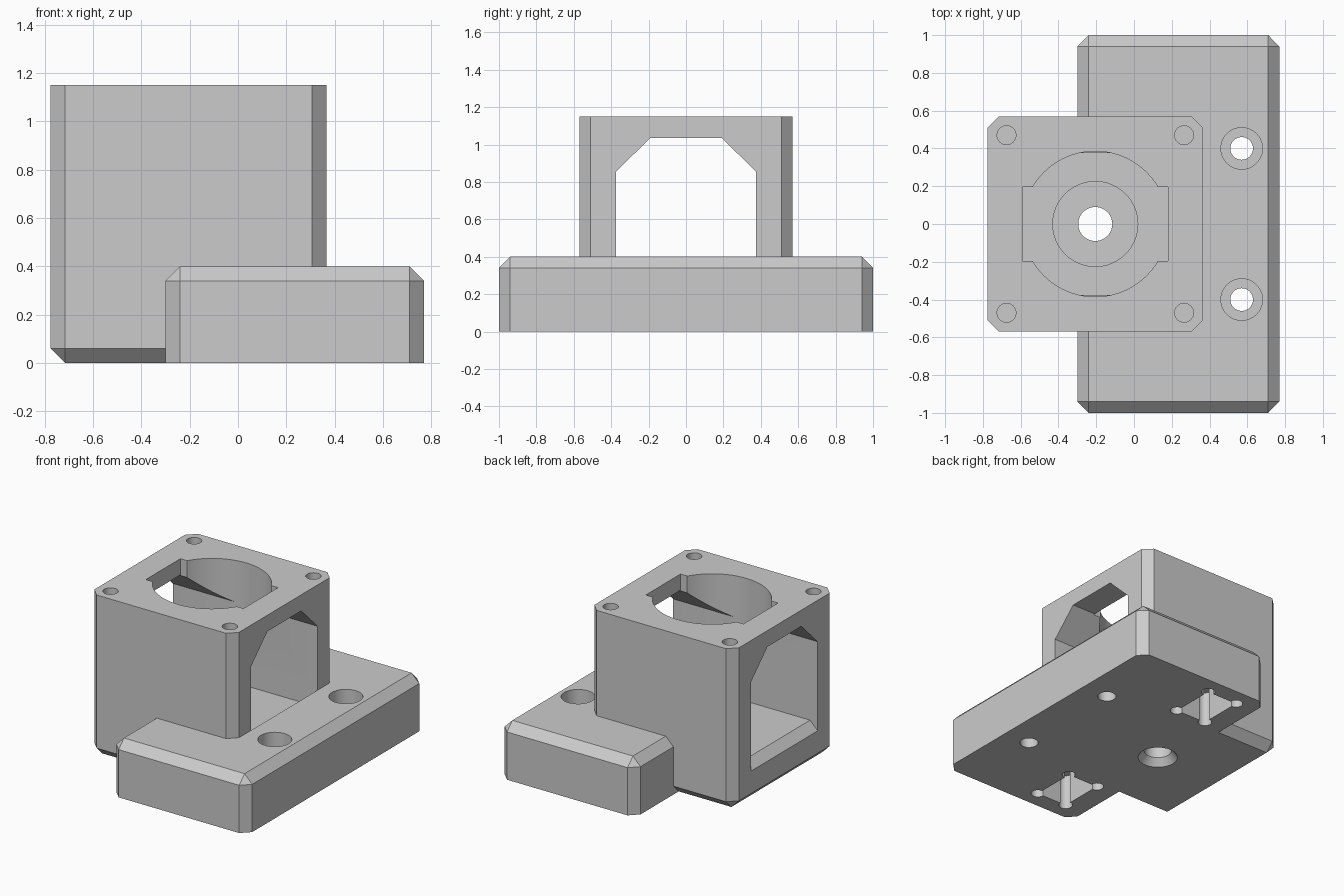
import bpy, bmesh, math
from mathutils import Matrix, Vector

if "Cube" in bpy.data.objects:
    bpy.data.objects.remove(bpy.data.objects["Cube"], do_unlink=True)

grey = bpy.data.materials.new("matte grey")
grey.use_nodes = True
colour = (0.6, 0.6, 0.6, 1)
grey.diffuse_color = colour
grey.node_tree.nodes["Principled BSDF"].inputs["Base Color"].default_value = colour

AXIS_X = -0.205      # centre of the tower
CHAMFER = 0.06


def add_object(name, bm):
    bmesh.ops.recalc_face_normals(bm, faces=bm.faces)
    mesh = bpy.data.meshes.new(name)
    bm.to_mesh(mesh)
    bm.free()
    mesh.materials.append(grey)
    obj = bpy.data.objects.new(name, mesh)
    bpy.context.collection.objects.link(obj)
    return obj


def box(name, low, high, chamfer_rule=None):
    low, high = Vector(low), Vector(high)
    bm = bmesh.new()
    bmesh.ops.create_cube(bm, size=1)
    for v in bm.verts:
        v.co = Vector(a * b for a, b in zip(v.co, high - low)) + (low + high) / 2
    if chamfer_rule:
        edges = [e for e in bm.edges if chamfer_rule(*[v.co.z for v in e.verts])]
        bmesh.ops.bevel(bm, geom=edges, offset=CHAMFER, segments=1,
                        profile=0.5, affect='EDGES')
    return add_object(name, bm)


def cone(name, x, y, z1, z2, r1, r2=None, sides=64):
    bm = bmesh.new()
    bmesh.ops.create_cone(bm, cap_ends=True, segments=sides, radius1=r1,
                          radius2=r1 if r2 is None else r2, depth=z2 - z1,
                          matrix=Matrix.Translation((x, y, (z1 + z2) / 2)))
    return add_object(name, bm)


def prism(name, outline, axis, start, length):
    """Extrude a 2D outline along x or y."""
    bm = bmesh.new()
    place = (lambda a, b: (start, a, b)) if axis == 'X' else (lambda a, b: (a, start, b))
    face = bm.faces.new([bm.verts.new(place(a, b)) for a, b in outline])
    grown = bmesh.ops.extrude_face_region(bm, geom=[face])
    step = (length, 0, 0) if axis == 'X' else (0, length, 0)
    bmesh.ops.translate(bm, vec=step,
                        verts=[g for g in grown["geom"] if isinstance(g, bmesh.types.BMVert)])
    return add_object(name, bm)


def combine(target, tool, operation='DIFFERENCE'):
    mod = target.modifiers.new("join", 'BOOLEAN')
    mod.operation, mod.object, mod.solver = operation, tool, 'EXACT'
    bpy.context.view_layer.update()
    graph = bpy.context.evaluated_depsgraph_get()
    mesh = bpy.data.meshes.new_from_object(target.evaluated_get(graph))
    target.modifiers.clear()
    target.data = mesh
    bpy.data.objects.remove(tool, do_unlink=True)


# Base block (bottom rim left sharp) and tower (top rim left sharp)
body = box("mount_body", (-0.3, -1, 0), (0.77, 1, 0.4), lambda a, b: max(a, b) > 0.2)
tower = box("tower", (-0.775, -0.57, 0), (0.365, 0.57, 1.15), lambda a, b: min(a, b) < 0.2)
combine(body, tower, 'UNION')

# Arched chamber running through the tower, with a bevelled sill
half = [(0.375, 0.28), (0.375, 0.855), (0.19, 1.035)]
arch = half + [(-y, z) for y, z in reversed(half)]
combine(body, prism("chamber", arch, 'X', -0.9, 1.265))
sill = [(-0.835, 0.16), (-0.715, 0.28), (-0.715, 0.3), (-0.835, 0.3)]
combine(body, prism("sill", sill, 'Y', -0.375, 0.75))

# Round top opening with side notches
combine(body, cone("opening", AXIS_X, 0, 0.8, 1.3, 0.385, sides=96))
combine(body, box("notches", (AXIS_X - 0.385, -0.195, 0.95), (AXIS_X + 0.385, 0.195, 1.3)))

# Seat and countersunk hole in the chamber floor
combine(body, cone("seat", AXIS_X, 0, 0.15, 0.34, 0.225))
combine(body, cone("centre_hole", AXIS_X, 0, -0.1, 0.3, 0.09))
combine(body, cone("countersink", AXIS_X, 0, -0.02, 0.05, 0.146, 0.09))

for side in (-1, 1):
    # Blind corner holes in the tower top
    for dx in (-0.47, 0.47):
        combine(body, cone("corner_hole", AXIS_X + dx, side * 0.47, 0.75, 1.3, 0.05, sides=32))
    # Counterbored screw holes in the base
    combine(body, cone("screw_hole", 0.57, side * 0.4, -0.1, 0.5, 0.06, sides=48))
    combine(body, cone("counterbore", 0.57, side * 0.4, 0.2, 0.5, 0.11, sides=48))
    # Underside pockets with relieved corners
    px, py, depth = -0.025, side * 0.715, 0.25
    combine(body, box("pocket", (px - 0.12, py - 0.16, -0.1), (px + 0.12, py + 0.16, depth)))
    for dx in (-0.12, 0.12):
        for dy in (-0.16, 0.16):
            combine(body, cone("relief", px + dx, py + dy, -0.1, depth, 0.045, sides=24))

# Smooth round walls, keep edges crisp
bpy.ops.object.select_all(action='DESELECT')
body.select_set(True)
bpy.context.view_layer.objects.active = body
bpy.ops.object.shade_smooth_by_angle(angle=math.radians(30))
